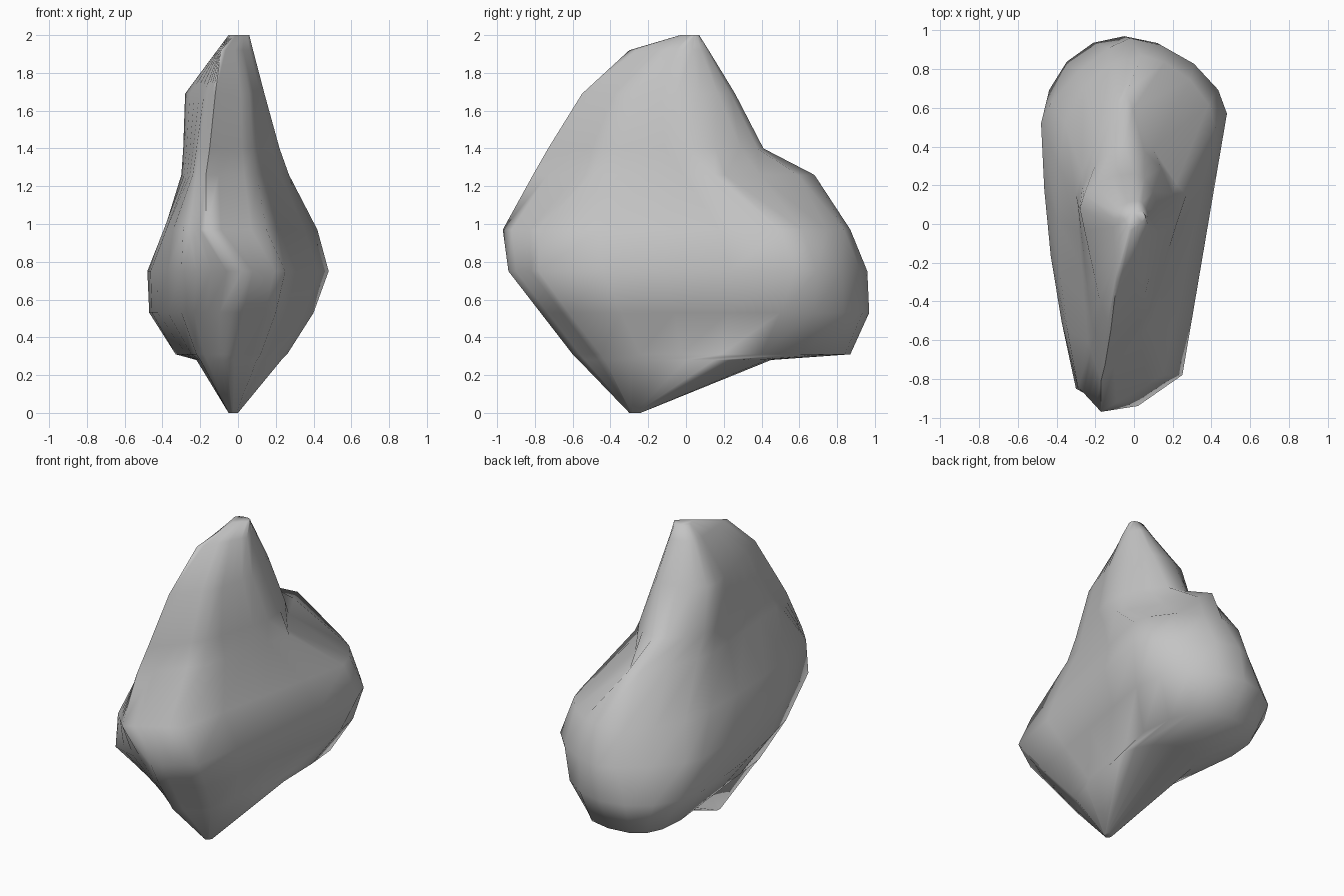
import bpy
import bmesh
from math import cos, sin, pi, radians

cube = bpy.data.objects.get("Cube")
if cube:
    bpy.data.objects.remove(cube, do_unlink=True)


def make_material(name, colour):
    material = bpy.data.materials.new(name)
    material.use_nodes = True
    material.diffuse_color = colour
    shader = material.node_tree.nodes["Principled BSDF"]
    shader.inputs["Base Color"].default_value = colour
    shader.inputs["Roughness"].default_value = 0.8
    return material


# Each layer: height, then x and y of six corners, counter-clockwise from above:
# front, front +x shoulder, +x side, back, -x side, front -x shoulder
layers = [
    (0, -.03, -.3, -.01, -.29, 0, -.27, -.02, -.24, -.05, -.26, -.05, -.29),
    (.28, -.06, -.57, .1, -.43, .23, .15, -.03, .45, -.22, .2, -.2, -.43),
    (.31, -.06, -.6, .12, -.45, .26, .4, -.04, .87, -.33, .52, -.22, -.45),
    (.53, -.03, -.77, .2, -.62, .4, .5, -.05, .97, -.47, .52, -.3, -.62),
    (.75, .02, -.94, .25, -.78, .48, .57, -.02, .96, -.48, .52, -.3, -.85),
    (.97, -.17, -.97, .15, -.78, .42, .5, .04, .87, -.39, .3, -.29, -.84),
    (1.26, -.17, -.81, .1, -.5, .27, .15, -.04, .68, -.3, .15, -.24, -.6),
    (1.4, -.15, -.73, .08, -.45, .22, 0, -.05, .41, -.29, .1, -.22, -.5),
    (1.69, -.12, -.55, .06, -.35, .14, -.05, 0, .26, -.28, .08, -.18, -.38),
    (1.92, -.09, -.3, .01, -.15, .08, -.02, .02, .12, -.11, .03, -.1, -.15),
    (2, -.02, -.03, .02, -.01, .06, .03, .02, .07, -.05, .03, -.04, -.01),
]
# Pinch of the back curve on the +x and -x side, where it is not a plain ellipse
pinch = {.31: (.8, .7), .75: (1.2, 1.5), .97: (1.2, 1), 1.26: (2.3, 1.6), 1.4: (1, 1.3)}
STEPS = 4


def outline(layer):
    """Closed loop: straight flanks at the front and a curved back."""
    z = layer[0]
    corners = [layer[i:i + 2] for i in range(1, len(layer), 2)]
    powers = pinch.get(z, (1, 1))
    points = []
    for k, (a, b) in enumerate(zip(corners, corners[1:] + corners[:1])):
        for i in range(STEPS):
            t = i / STEPS
            along_x = along_y = t
            bow = 0
            if k in (2, 3):
                rise = sin(t * pi / 2) ** powers[k - 2]
                fall = 1 - cos(t * pi / 2) ** powers[k - 2]
                along_x, along_y = (fall, rise) if k == 2 else (rise, fall)
            elif k == 4 and .5 < z < 1:
                bow = .04 * sin(t * pi)
            points.append((a[0] + (b[0] - a[0]) * along_x - bow,
                           a[1] + (b[1] - a[1]) * along_y, z))
    return points


# Loft the layers into one closed rock
bm = bmesh.new()
rings = [[bm.verts.new(p) for p in outline(layer)] for layer in layers]
for low, high in zip(rings, rings[1:]):
    count = len(low)
    for i in range(count):
        j = (i + 1) % count
        bm.faces.new((low[i], low[j], high[j], high[i]))
bm.faces.new(rings[0][::-1])
bm.faces.new(rings[-1])
bmesh.ops.recalc_face_normals(bm, faces=bm.faces)
mesh = bpy.data.meshes.new("rock")
bm.to_mesh(mesh)
bm.free()

rock = bpy.data.objects.new("rock", mesh)
bpy.context.collection.objects.link(rock)
mesh.materials.append(make_material("stone grey", (.55, .55, .55, 1)))

# Smooth stone surface
bpy.ops.object.select_all(action="DESELECT")
rock.select_set(True)
bpy.context.view_layer.objects.active = rock
bpy.ops.object.shade_smooth_by_angle(angle=radians(75))
